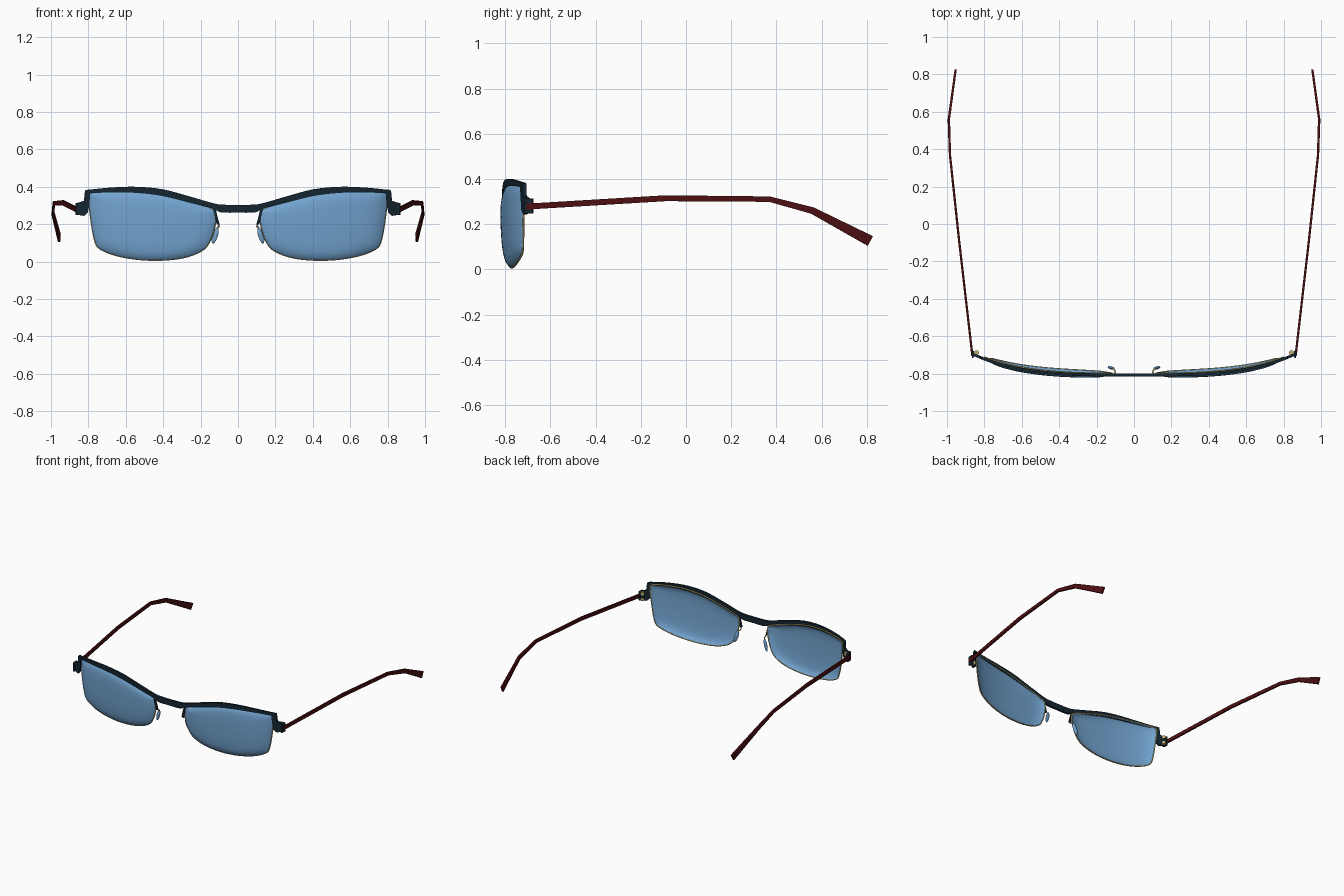
import bpy, bmesh, math
from mathutils import Vector, Matrix

if "Cube" in bpy.data.objects:
    bpy.data.objects.remove(bpy.data.objects["Cube"])


def material(name, colour):
    m = bpy.data.materials.new(name)
    m.use_nodes = True
    m.diffuse_color = (*colour, 1)
    bsdf = next(n for n in m.node_tree.nodes if n.type == "BSDF_PRINCIPLED")
    bsdf.inputs["Base Color"].default_value = (*colour, 1)
    bsdf.inputs["Roughness"].default_value = 0.6
    return m


BLUE = material("lens blue", (0.17, 0.37, 0.63))
DARK = material("frame dark teal", (0.007, 0.019, 0.03))
RED = material("temple dark red", (0.075, 0.005, 0.006))
GOLD = material("pale gold metal", (0.56, 0.45, 0.16))


def finish(name, bm, mat, smooth=None, thickness=0):
    """Turn a right-hand half into a mirrored object."""
    bmesh.ops.remove_doubles(bm, verts=bm.verts, dist=1e-5)
    bmesh.ops.recalc_face_normals(bm, faces=bm.faces)
    mesh = bpy.data.meshes.new(name)
    bm.to_mesh(mesh)
    bm.free()
    mesh.materials.append(mat)
    ob = bpy.data.objects.new(name, mesh)
    bpy.context.collection.objects.link(ob)
    if smooth:
        bpy.ops.object.select_all(action="DESELECT")
        ob.select_set(True)
        bpy.context.view_layer.objects.active = ob
        bpy.ops.object.shade_smooth_by_angle(angle=math.radians(smooth))
    if thickness:
        solid = ob.modifiers.new("thickness", "SOLIDIFY")
        solid.thickness = thickness
        solid.offset = 0
    ob.modifiers.new("mirror", "MIRROR")
    return ob


def spline(pts, steps, closed=False):
    """Catmull-Rom curve through the points."""
    pts = [Vector(p) for p in pts]
    n, out = len(pts), []
    get = (lambda i: pts[i % n]) if closed else (lambda i: pts[max(0, min(n - 1, i))])
    for i in range(n if closed else n - 1):
        a, b, c, d = (get(i + k) for k in (-1, 0, 1, 2))
        for s in range(steps):
            t = s / steps
            out.append(0.5 * (2 * b + (c - a) * t + (2 * a - 5 * b + 4 * c - d) * t ** 2
                              + (3 * b - a - 3 * c + d) * t ** 3))
    return out if closed else out + [pts[-1]]


def sweep(path, sizes, sides, ref, closed=False):
    """Sweep a section of the given half sizes along a path."""
    bm = bmesh.new()
    path = [Vector(p) for p in path]
    n, rings = len(path), []
    for i, p in enumerate(path):
        before = path[i - 1] if closed or i else p
        after = path[(i + 1) % n] if closed or i < n - 1 else p
        t = (after - before).normalized()
        side = t.cross(Vector(ref)).normalized()
        up = side.cross(t)
        w, h = sizes[min(i, len(sizes) - 1)]
        k = math.sqrt(2) if sides == 4 else 1
        angles = [math.tau * (j + 0.5) / sides for j in range(sides)]
        rings.append([bm.verts.new(p + side * w * k * math.cos(a) + up * h * k * math.sin(a))
                      for a in angles])
    for i in range(n if closed else n - 1):
        r, q = rings[i], rings[(i + 1) % n]
        for j in range(sides):
            bm.faces.new((r[j], r[j - 1], q[j - 1], q[j]))
    if not closed:
        bm.faces.new(rings[0])
        bm.faces.new(rings[-1])
    return bm


def wrap(x):
    """Depth of the curved front at a given distance from the centre."""
    return -0.815 + 0.19 * abs(x) ** 3.6


def plate(stations, depth):
    """Curved plate from (x, low z, high z) stations."""
    bm = bmesh.new()
    rings = []
    for x, low, high in stations:
        y = wrap(x)
        rings.append([bm.verts.new(c) for c in
                      ((x, y, low), (x, y + depth, low), (x, y + depth, high), (x, y, high))])
    for r, q in zip(rings, rings[1:]):
        for j in range(4):
            bm.faces.new((r[j - 1], r[j], q[j], q[j - 1]))
    if stations[0][0] > 0:
        bm.faces.new(rings[0])
    bm.faces.new(rings[-1])
    return bm


# Lenses: domed shells with a rounded border
outline = spline([(0.135, 0.28), (0.25, 0.32), (0.4, 0.36), (0.55, 0.38), (0.7, 0.38),
                  (0.785, 0.37), (0.798, 0.34), (0.79, 0.25), (0.768, 0.12), (0.735, 0.066),
                  (0.62, 0.025), (0.46, 0.007), (0.3, 0.019), (0.19, 0.06), (0.145, 0.12),
                  (0.121, 0.2), (0.119, 0.25)], 4, closed=True)
centre = Vector((0.46, 0.2))


def lens_point(p, s):
    q = centre + (p - centre) * s
    y = wrap(q.x) - 0.006 + 0.25 * (q.y - 0.27) ** 2 + 0.022 * s ** 9
    return Vector((q.x, y, q.y))


bm = bmesh.new()
rings = [[bm.verts.new(lens_point(p, s)) for p in outline]
         for s in (1, 0.98, 0.95, 0.91, 0.86, 0.8, 0.7, 0.5, 0.25)]
for r, q in zip(rings, rings[1:]):
    for j in range(len(r)):
        bm.faces.new((r[j - 1], r[j], q[j], q[j - 1]))
hub = bm.verts.new(lens_point(centre, 0))
for j in range(len(outline)):
    bm.faces.new((rings[-1][j - 1], rings[-1][j], hub))
finish("lenses", bm, BLUE, 60, 0.005)

# Thin metal wire around each lens
rim = [lens_point(p, 1) for p in outline]
finish("lens_rims", sweep(rim, [(0.004, 0.004)], 6, (0, 1, 0), True), GOLD, 70)

# Brow bar with bridge
brow = spline([(0, 0.262, 0.303), (0.09, 0.263, 0.305), (0.14, 0.285, 0.314),
               (0.25, 0.314, 0.346), (0.4, 0.35, 0.386), (0.54, 0.367, 0.4),
               (0.68, 0.37, 0.396), (0.8, 0.364, 0.384)], 4)
finish("brow_bar", plate(brow, 0.016), DARK, 35)

# Outer corners that drop to the hinge lugs
corner = [(0.79, 0.35, 0.385), (0.802, 0.265, 0.385), (0.818, 0.248, 0.381),
          (0.824, 0.244, 0.325), (0.845, 0.248, 0.318), (0.866, 0.25, 0.312)]
finish("outer_corners", plate(corner, 0.016), DARK)

# Hinge lugs and knuckles
lug = sweep([(0.86, -0.715, 0.281), (0.862, -0.678, 0.281)], [(0.006, 0.033)], 4, (0, 0, 1))
finish("hinge_lugs", lug, DARK)
for name, low, high, mat in (("lower_knuckles", 0.25, 0.27, GOLD),
                             ("middle_knuckles", 0.27, 0.292, DARK),
                             ("upper_knuckles", 0.292, 0.313, GOLD)):
    bm = sweep([(0.842, -0.688, low), (0.842, -0.688, high)], [(0.013, 0.013)], 12, (0, 1, 0))
    finish(name, bm, mat, 40)

# Temple arms, flaring towards the tips
arm = [(0.864, -0.705, 0.278), (0.935, -0.09, 0.315), (0.984, 0.37, 0.311),
       (0.99, 0.56, 0.26), (0.955, 0.815, 0.126)]
arm_sizes = [(0.006, 0.013), (0.006, 0.013), (0.006, 0.012), (0.006, 0.015), (0.006, 0.024)]
finish("temple_arms", sweep(arm, arm_sizes, 4, (0, 0, 1)), RED)

# Nose pads, with a dark stem and a metal arm
stem = [(0.128, -0.806, 0.29), (0.119, -0.807, 0.25), (0.106, -0.806, 0.2)]
finish("pad_stems", sweep(stem, [(0.007, 0.006)], 4, (0, 1, 0)), DARK)
wire = spline([(0.106, -0.806, 0.205), (0.101, -0.79, 0.188), (0.11, -0.774, 0.182),
               (0.122, -0.772, 0.15)], 4)
finish("pad_arms", sweep(wire, [(0.004, 0.004)], 6, (0.9, 0.3, 0.3)), GOLD, 70)
bm = bmesh.new()
place = (Matrix.Translation((0.122, -0.769, 0.14)) @ Matrix.Rotation(0.25, 4, "Z")
         @ Matrix.Rotation(-0.3, 4, "Y") @ Matrix.Diagonal((0.015, 0.008, 0.045, 1)))
bmesh.ops.create_uvsphere(bm, u_segments=16, v_segments=10, radius=1, matrix=place)
finish("nose_pads", bm, BLUE, 80)
